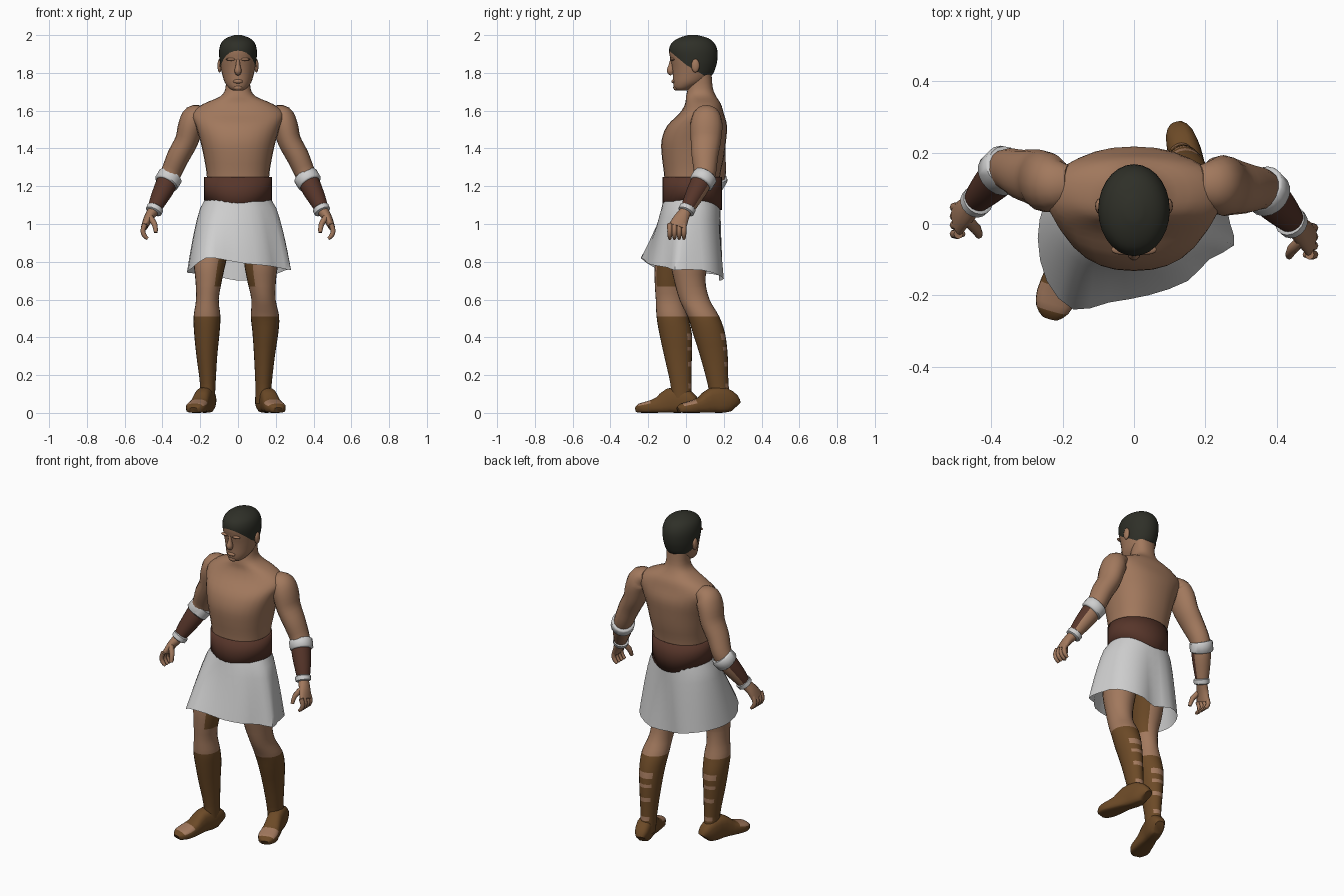
import bpy, bmesh, math
from mathutils import Vector

if "Cube" in bpy.data.objects:
    bpy.data.objects.remove(bpy.data.objects["Cube"])

def mat(name, r, g, b):
    m = bpy.data.materials.new(name)
    m.diffuse_color = (r, g, b, 1)
    m.use_nodes = True
    m.node_tree.nodes["Principled BSDF"].inputs["Base Color"].default_value = m.diffuse_color
    return m

SKIN = mat("skin", 0.36, 0.19, 0.11)
HAIR = mat("dark hair", 0.028, 0.029, 0.021)
CLOTH = mat("white cloth", 0.62, 0.62, 0.62)
BELT = mat("belt leather", 0.095, 0.036, 0.023)
BOOT = mat("boot leather", 0.15, 0.068, 0.02)

def finish(name, bm, mats, rule=None, cuts=()):
    """Cut colour borders, colour faces by rule(centre, normal), make the object."""
    for co, no in cuts:
        bmesh.ops.bisect_plane(bm, geom=bm.verts[:] + bm.edges[:] + bm.faces[:],
                               plane_co=co, plane_no=no, dist=1e-5)
    bmesh.ops.recalc_face_normals(bm, faces=bm.faces)
    bm.normal_update()
    for f in bm.faces:
        f.smooth = True
        if rule:
            f.material_index = rule(f.calc_center_median(), f.normal)
    me = bpy.data.meshes.new(name)
    bm.to_mesh(me)
    bm.free()
    for m in mats:
        me.materials.append(m)
    ob = bpy.data.objects.new(name, me)
    bpy.context.collection.objects.link(ob)
    return ob

def smooth_rings(rings, k):
    out = []
    for i in range(len(rings) - 1):
        p = [rings[max(i - 1, 0)], rings[i], rings[i + 1], rings[min(i + 2, len(rings) - 1)]]
        for j in range(k):
            t = j / k
            out.append([0.5 * (2 * b + (c - a) * t + (2 * a - 5 * b + 4 * c - d) * t * t
                               + (3 * b - a - 3 * c + d) * t ** 3) for a, b, c, d in zip(*p)])
    return out + [list(rings[-1])]

def loft(rings, n=20, power=2.0, k=3, ref=(0, 1, 0), flat=False):
    """Skin over rings (x, y, z, half width, half depth), square to the path unless flat."""
    rings = smooth_rings(rings, k)
    pts = [Vector(r[:3]) for r in rings]
    bm = bmesh.new()
    loops = []
    for i, r in enumerate(rings):
        t = Vector((0, 0, 1)) if flat else (pts[min(i + 1, len(pts) - 1)] - pts[max(i - 1, 0)]).normalized()
        u = Vector(ref).cross(t).normalized()
        v = t.cross(u)
        loop = []
        for j in range(n):
            c, s = math.cos(math.tau * j / n), math.sin(math.tau * j / n)
            c = math.copysign(abs(c) ** (2 / power), c)
            s = math.copysign(abs(s) ** (2 / power), s)
            loop.append(bm.verts.new(pts[i] + u * c * r[3] + v * s * r[4]))
        loops.append(loop)
    bridge(bm, loops)
    bm.faces.new(loops[0])
    bm.faces.new(loops[-1])
    return bm

def bridge(bm, loops):
    for a, b in zip(loops, loops[1:]):
        for j in range(len(a)):
            bm.faces.new((a[j - 1], a[j], b[j], b[j - 1]))

def body(z, a, yf, yb):
    return (0, (yf + yb) / 2, z, a, (yb - yf) / 2)

def blob(name, loc, scale, m):
    bm = bmesh.new()
    bmesh.ops.create_uvsphere(bm, u_segments=12, v_segments=8, radius=1)
    for v in bm.verts:
        v.co = Vector([l + c * s for l, c, s in zip(loc, v.co, scale)])
    return finish(name, bm, [m])

# Torso and neck
finish("torso", loft([body(*r) for r in (
    (1.08, .16, -.11, .165), (1.25, .165, -.115, .18), (1.35, .18, -.127, .2), (1.44, .2, -.13, .212),
    (1.52, .225, -.1, .217), (1.585, .245, -.035, .2), (1.635, .185, -.005, .185), (1.675, .095, .0, .16),
    (1.72, .066, .01, .142), (1.8, .066, .02, .135))], n=28, power=2.3, flat=True), [SKIN])

# Head with hairline cut by two sloping planes
P1, N1 = Vector((0, -.09, 1.918)), Vector((0, .1, .12)).normalized()
P2, N2 = Vector((0, .03, 1.825)), Vector((0, .065, .11)).normalized()
finish("head", loft([body(*r) for r in (
    (1.707, .028, -.048, .01), (1.72, .048, -.062, .04), (1.75, .07, -.068, .1), (1.79, .083, -.07, .14),
    (1.83, .092, -.074, .157), (1.87, .098, -.082, .166), (1.92, .1, -.09, .166), (1.96, .088, -.075, .148),
    (1.985, .06, -.037, .115), (2.0, .02, .01, .06))], n=28, flat=True), [SKIN, HAIR],
    lambda c, n: int((c - P1).dot(N1) > 0 and (c - P2).dot(N2) > 0), [(P1, N1), (P2, N2)])
finish("nose", loft([(0, -.07, 1.88, .009, .012), (0, -.077, 1.84, .012, .016),
                     (0, -.081, 1.81, .019, .022), (0, -.072, 1.793, .012, .012)], n=10), [SKIN])
blob("lips", (0, -.065, 1.755), (.026, .012, .011), SKIN)
blob("chin", (0, -.05, 1.722), (.026, .018, .016), SKIN)
for s in (-1, 1):
    blob("brow", (s * .036, -.072, 1.872), (.028, .014, .008), SKIN)
    blob("ear", (s * .097, .05, 1.838), (.012, .022, .036), SKIN)

# Belt, pointed at front and back
bm = bmesh.new()
loops = []
for t in (0, .5, 1):
    loop = []
    for j in range(32):
        a = math.tau * j / 32
        low = 1.125 - .05 * abs(math.sin(a)) ** 3
        loop.append(bm.verts.new((.18 * math.cos(a), .033 + .157 * math.sin(a), low + (1.25 - low) * t)))
    loops.append(loop)
bridge(bm, loops)
belt = finish("belt", bm, [BELT])
mod = belt.modifiers.new("thickness", "SOLIDIFY")
mod.thickness, mod.offset = .015, -1

# Skirt: round waist flowing to an uneven hem
HEM = [(.27, 0, .76), (.28, -.06, .755), (.21, -.10, .77), (.15, -.16, .78), (.04, -.2, .79), (-.07, -.22, .81),
       (-.17, -.24, .82), (-.245, -.16, .765), (-.27, -.04, .745), (-.25, .06, .74), (-.2, .14, .735),
       (-.1, .195, .72), (0, .175, .70), (.1, .2, .71), (.2, .16, .735), (.25, .09, .755)]
closed = HEM[-1:] + HEM + HEM[:2]
hem = smooth_rings(closed, 2)[2:-4]
bm = bmesh.new()
loops = []
for i in range(8):
    t = i / 7
    loop = []
    for j, (hx, hy, hz) in enumerate(hem):
        a = -math.tau * j / len(hem)
        wx, wy = .17 * math.cos(a), .033 + .15 * math.sin(a)
        loop.append(bm.verts.new((wx + (hx - wx) * t ** .6, wy + (hy - wy) * t, 1.14 + (hz - 1.14) * t)))
    loops.append(loop)
bridge(bm, loops)
finish("skirt", bm, [CLOTH])

# Arms, bands and hands
for s, dy in ((1, 0), (-1, .058)):
    def ring(x, y, z, a, b=None):
        return (s * x, y + dy * min(1, max(0, (1.58 - z) / .33)), z, a, b or a)
    def tube(name, rings, m, n=16, **kw):
        return finish(name, loft([ring(*r) for r in rings], n=n, **kw), [m])
    tube("upper_arm", [(.18, .115, 1.595, .035, .05), (.225, .11, 1.57, .065, .075), (.25, .108, 1.52, .067, .085),
                       (.272, .105, 1.44, .062, .08), (.315, .1, 1.36, .06, .07), (.35, .1, 1.28, .055, .06),
                       (.372, .088, 1.23, .054, .056)], SKIN)
    fore = [ring(*r) for r in ((.362, .098, 1.26, .052), (.385, .07, 1.2, .055), (.42, .033, 1.13, .046),
                               (.45, 0, 1.065, .033))]
    bare = Vector((-.25 * s, .75, -.6))
    finish("forearm_guard", loft(fore, n=20), [BELT, SKIN], lambda c, n: int(n.dot(bare) > .45))
    tube("elbow_band", [(.355, .105, 1.258, .06), (.358, .102, 1.253, .067), (.38, .08, 1.217, .066),
                        (.383, .077, 1.212, .058)], CLOTH, k=1)
    tube("wrist_band", [(.435, .012, 1.09, .038), (.437, .01, 1.086, .045), (.447, 0, 1.066, .044),
                        (.449, -.002, 1.062, .035)], CLOTH, k=1)
    tube("palm", [(.448, 0, 1.07, .03, .03), (.475, -.025, 1.03, .024, .04), (.495, -.045, .985, .018, .047)], SKIN)
    for j in range(4):
        y = -.086 + .025 * j
        tube("finger", [(.492, y, 1.0, .014), (.504, y, .965, .013), (.495, y, .938, .012),
                        (.478, y, .922, .008)], SKIN, n=8, k=2)
    tube("thumb", [(.47, -.045, 1.04, .016), (.442, -.073, 1.0, .015), (.435, -.09, .955, .01)], SKIN, n=8, k=2)

# Legs with tall boots, laced open at the back
BANDS = ((.385, .42), (.33, .35), (.245, .27), (.13, .155))
LEGS = {
    -1: [(-.12, -.02, .95, .095, .11), (-.148, -.068, .8, .085, .095), (-.155, -.088, .7, .07, .078),
         (-.162, -.085, .6, .06, .075), (-.164, -.073, .51, .071, .083), (-.165, -.055, .42, .067, .086),
         (-.165, -.042, .3, .055, .073), (-.16, -.027, .15, .041, .055), (-.163, -.02, .05, .04, .055)],
    1: [(.12, .03, .95, .095, .11), (.122, .018, .8, .09, .1), (.125, .02, .7, .076, .083),
        (.135, .045, .6, .064, .08), (.143, .092, .51, .075, .084), (.145, .122, .42, .068, .085),
        (.14, .148, .3, .055, .073), (.135, .17, .15, .043, .055), (.132, .185, .05, .04, .055)]}
FEET = {-1: ((-.15, .04), (-.235, -.26)), 1: ((.125, .26), (.212, -.04))}
for s in (-1, 1):
    def leg_rule(c, n):
        if c.z > .51:
            return int(c.z > .67 and n.x * s < -.55)
        return int(not (n.y > .55 and any(a < c.z < b for a, b in BANDS)))
    cuts = [((0, 0, z), (0, 0, 1)) for z in [.51, .67] + [z for b in BANDS for z in b]]
    finish("leg", loft(LEGS[s], n=24, flat=True), [SKIN, BOOT], leg_rule, cuts)
    h, e = (Vector((*p, 0)) for p in FEET[s])
    d = e - h
    foot = []
    for t, w, top in ((0, .026, .07), (.05, .04, .1), (.2, .047, .135), (.42, .045, .13), (.6, .05, .085),
                      (.8, .056, .062), (.93, .047, .05), (1, .025, .03)):
        p = h + d * t
        foot.append((p.x, p.y, top / 2, w, top / 2))
    def toe_rule(c, n):
        t = (c - h).dot(d) / d.length_squared
        return int(not (.76 < t < .92 and n.z > .4))
    fb = loft(foot, n=20, power=2.8, k=2, ref=(0, 0, 1))
    for v in fb.verts:
        v.co.z = max(0, v.co.z if v.co.z > .02 else v.co.z * .6)
    finish("foot", fb, [SKIN, BOOT], toe_rule)

# Smooth shading with crisp edges
bpy.ops.object.select_all(action="SELECT")
bpy.context.view_layer.objects.active = belt
bpy.ops.object.shade_smooth_by_angle(angle=math.radians(50))
